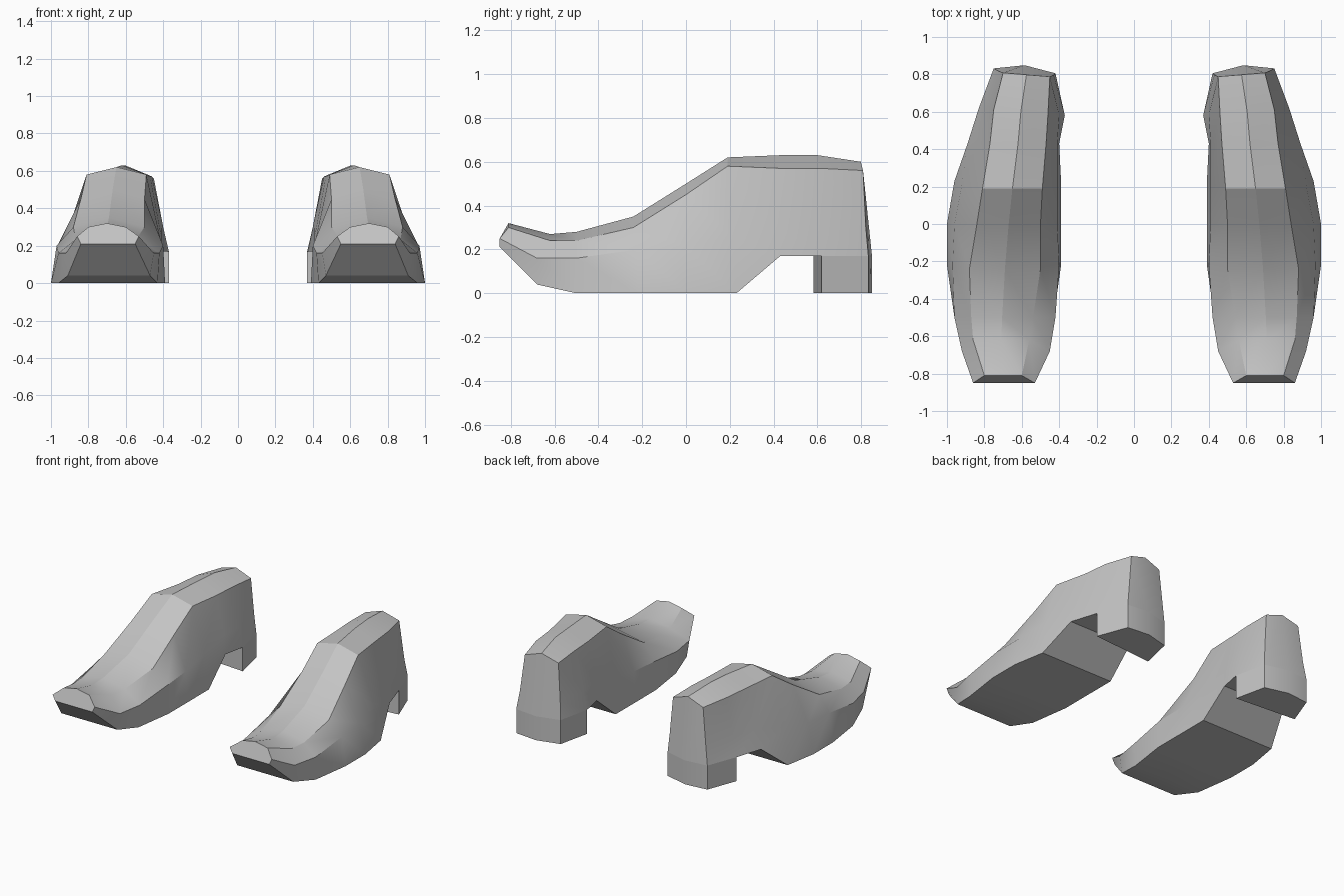
import bpy
import bmesh
import math

cube = bpy.data.objects.get("Cube")
if cube:
    bpy.data.objects.remove(cube, do_unlink=True)

# Plain grey leather
leather = bpy.data.materials.new("grey_leather")
leather.use_nodes = True
grey = (0.55, 0.55, 0.55, 1)
leather.diffuse_color = grey
leather.node_tree.nodes["Principled BSDF"].inputs["Base Color"].default_value = grey

# Cross-sections from toe to heel, in hundredths:
# y at sole, y at top | z of sole, welt, shoulder, ridge |
# inner x of sole, welt, shoulder | outer x of shoulder, welt, sole
SECTIONS = [
    (-85, -81, 21, 25, 30, 32, 55, 53, 60, 80, 86, 84),
    (-68, -62, 4, 16, 24, 27, 47, 45, 56, 86, 92, 91),
    (-50, -50, 0, 16, 24, 28, 43, 42, 54, 87, 96, 96),
    (-22, -24, 0, 20, 30, 35, 39, 40, 50, 88, 97, 100),
    (0, 0, 0, 21, 45, 50, 39, 41, 50, 84, 96, 100),
    (23, 19, 0, 25, 58, 62, 39, 41, 49, 81, 92, 96),
    (43, 43, 17, 30, 57, 63, 40, 41, 47, 77, 84, 89),
    (60, 60, 17, 30, 57, 63, 37, 40, 46, 75, 80, 83),
    (82, 80, 17, 30, 56, 60, 42, 43, 45, 70, 73, 75),
]


def section_ring(section):
    """Eight points around one cross-section, starting at the sole centre."""
    (y_sole, y_top, sole, welt, shoulder, ridge,
     in_sole, in_welt, in_top, out_top, out_welt, out_sole) = section
    y_welt = (y_sole + y_top) / 2 if y_sole > 0 else y_sole
    points = [
        ((in_sole + out_sole) / 2, y_sole, sole),
        (in_sole, y_sole, sole),
        (in_welt, y_welt, welt),
        (in_top, y_top, shoulder),
        ((in_top + out_top) / 2, y_top, ridge),
        (out_top, y_top, shoulder),
        (out_welt, y_welt, welt),
        (out_sole, y_sole, sole),
    ]
    # The back of the shoe is slightly skewed
    skew = 0.08 if y_sole > 50 else 0
    return [(x / 100, (y + (x - 60) * skew) / 100, z / 100) for x, y, z in points]


def build_shoe(name, side):
    bm = bmesh.new()
    rings = [[bm.verts.new((x * side, y, z)) for x, y, z in section_ring(s)]
             for s in SECTIONS]
    count = len(rings[0])

    # Skin of the shoe
    sole_faces = []
    for front, back in zip(rings, rings[1:]):
        for i in range(count):
            j = (i + 1) % count
            face = bm.faces.new((front[i], front[j], back[j], back[i]))
            if i in (0, count - 1):
                sole_faces.append(face)

    # Toe tip, and heel counter folded along its middle
    bm.faces.new(rings[0])
    end = rings[-1]
    end[0].co.y += 0.03
    bm.faces.new(end[:5])
    bm.faces.new(end[4:] + end[:1])

    # Heel block pulled down from the last part of the sole
    heel = bmesh.ops.extrude_face_region(bm, geom=sole_faces[-2:])
    for item in heel["geom"]:
        if isinstance(item, bmesh.types.BMVert):
            item.co.z = 0

    bmesh.ops.recalc_face_normals(bm, faces=bm.faces)
    mesh = bpy.data.meshes.new(name)
    bm.to_mesh(mesh)
    bm.free()
    mesh.materials.append(leather)
    shoe = bpy.data.objects.new(name, mesh)
    bpy.context.collection.objects.link(shoe)

    # Soft skin with crisp creases
    bpy.ops.object.select_all(action="DESELECT")
    shoe.select_set(True)
    bpy.context.view_layer.objects.active = shoe
    bpy.ops.object.shade_smooth_by_angle(angle=math.radians(25))


build_shoe("left_shoe", 1)
build_shoe("right_shoe", -1)
